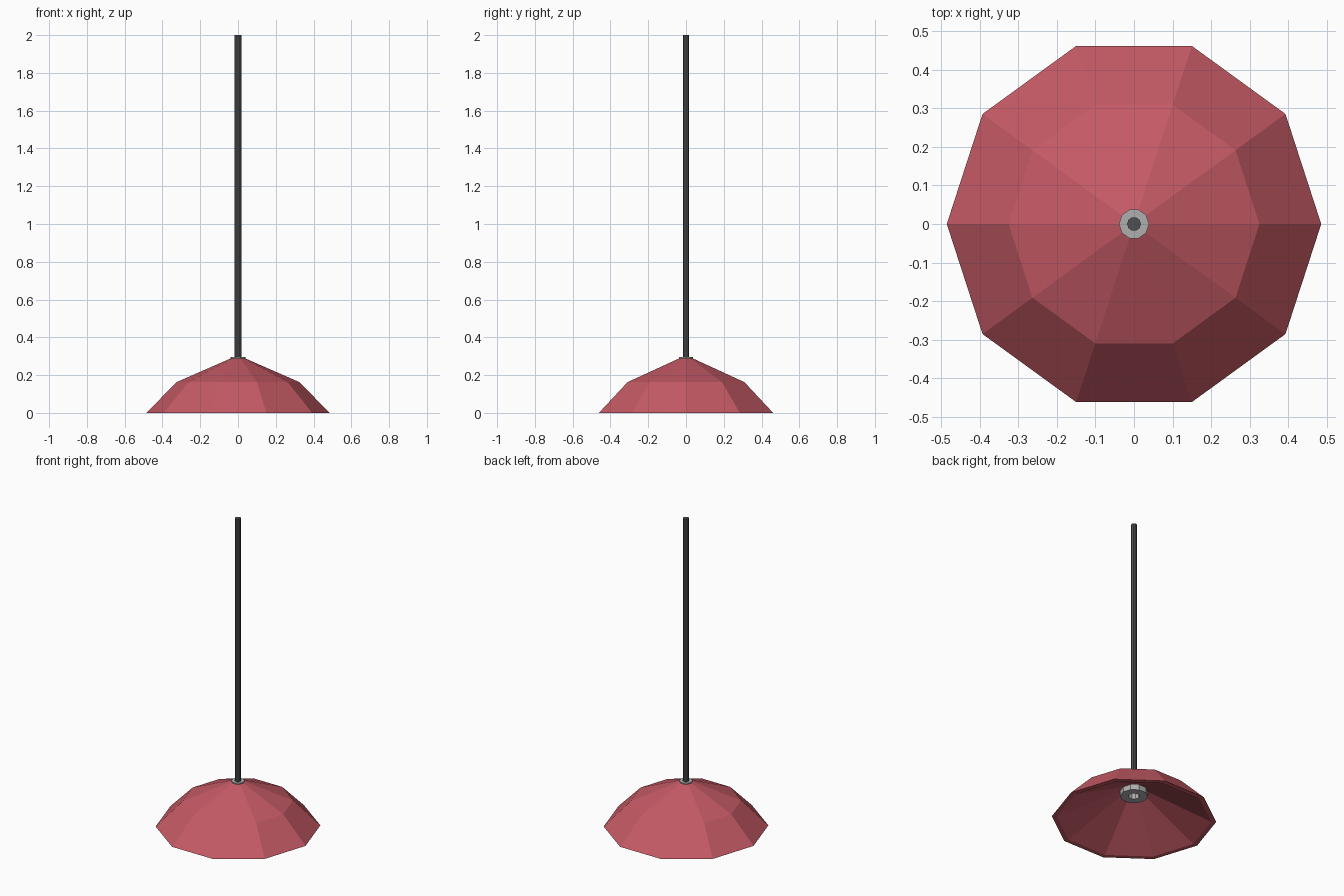
import bpy, bmesh, math

if "Cube" in bpy.data.objects:
    bpy.data.objects.remove(bpy.data.objects["Cube"])

SIDES = 10

def material(name, rgb):
    m = bpy.data.materials.new(name)
    m.diffuse_color = (*rgb, 1)
    m.use_nodes = True
    m.node_tree.nodes["Principled BSDF"].inputs["Base Color"].default_value = m.diffuse_color
    return m

def lathe(name, profile, mat, sides=SIDES, close=False):
    """Revolve (radius, height) points; radius 0 makes a pole point."""
    bm = bmesh.new()
    rings = []
    for r, z in profile:
        if r == 0:
            rings.append([bm.verts.new((0, 0, z))] * sides)
        else:
            rings.append([bm.verts.new((r * math.cos(2 * math.pi * i / sides),
                                        r * math.sin(2 * math.pi * i / sides), z))
                          for i in range(sides)])
    pairs = list(zip(rings, rings[1:]))
    if close:
        pairs.append((rings[-1], rings[0]))
    for a, b in pairs:
        for i in range(sides):
            j = (i + 1) % sides
            bm.faces.new(list(dict.fromkeys((a[i], a[j], b[j], b[i]))))
    bmesh.ops.recalc_face_normals(bm, faces=bm.faces)
    me = bpy.data.meshes.new(name)
    bm.to_mesh(me)
    bm.free()
    me.materials.append(mat)
    ob = bpy.data.objects.new(name, me)
    bpy.context.collection.objects.link(ob)
    return ob

red = material("dusty red", (0.56, 0.102, 0.13))
grey = material("light grey", (0.43, 0.43, 0.43))
dark = material("dark grey", (0.08, 0.08, 0.08))

# Faceted shade: two-tier outside, single cone inside
lathe("shade", [(0.485, 0), (0.325, 0.163), (0.03, 0.292),
                (0.03, 0.216), (0.455, 0)], red, close=True)
# Collar where the rod enters the shade
lathe("collar", [(0, 0.295), (0.039, 0.295), (0.039, 0.27), (0, 0.27)], grey)
# Bulb socket under the shade, with a recessed opening
lathe("socket", [(0, 0.215), (0.082, 0.215), (0.082, 0.155),
                 (0.033, 0.155), (0.033, 0.2), (0, 0.2)], grey)
# Hanging rod
lathe("rod", [(0, 2), (0.018, 2), (0.018, 0.26), (0, 0.26)], dark)
